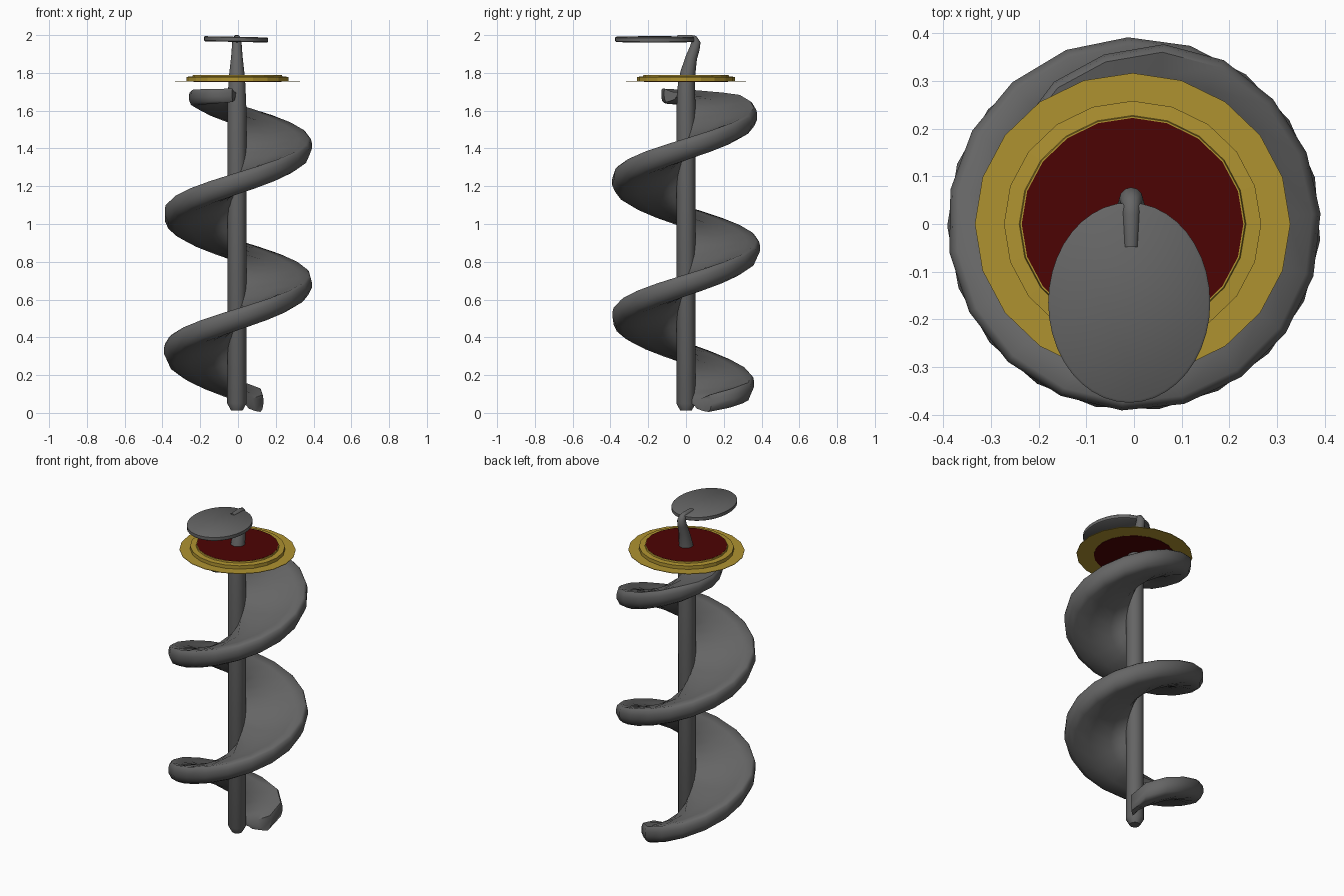
import bpy, bmesh, math
from mathutils import Vector

if "Cube" in bpy.data.objects:
    bpy.data.objects.remove(bpy.data.objects["Cube"])


def material(name, rgb):
    m = bpy.data.materials.new(name)
    m.diffuse_color = (*rgb, 1)
    m.use_nodes = True
    m.node_tree.nodes["Principled BSDF"].inputs["Base Color"].default_value = m.diffuse_color
    return m


GREY = material("dark steel", (0.13, 0.13, 0.13))
GOLD = material("gold", (0.43, 0.29, 0.03))
RED = material("deep red", (0.073, 0.001, 0.001))


def make_object(name, bm, mat, smooth=40):
    bmesh.ops.recalc_face_normals(bm, faces=bm.faces)
    mesh = bpy.data.meshes.new(name)
    bm.to_mesh(mesh)
    bm.free()
    ob = bpy.data.objects.new(name, mesh)
    bpy.context.collection.objects.link(ob)
    mesh.materials.append(mat)
    if smooth:
        bpy.ops.object.select_all(action='DESELECT')
        ob.select_set(True)
        bpy.context.view_layer.objects.active = ob
        bpy.ops.object.shade_smooth_by_angle(angle=math.radians(smooth))
    return ob


def loft(name, rings, mat, cap=True, closed=False, smooth=40):
    """Skin a list of equally sized point rings."""
    bm = bmesh.new()
    vs = [[bm.verts.new(p) for p in ring] for ring in rings]
    n = len(vs[0])
    pairs = list(zip(vs, vs[1:])) + ([(vs[-1], vs[0])] if closed else [])
    for a, b in pairs:
        for i in range(n):
            j = (i + 1) % n
            bm.faces.new((a[i], a[j], b[j], b[i]))
    if cap and not closed:
        bm.faces.new(vs[0])
        bm.faces.new(vs[-1])
    return make_object(name, bm, mat, smooth)


def circle(r, z, n=20, x=0.0, y=0.0, ry=None):
    ry = r if ry is None else ry
    return [(x + r * math.cos(2 * math.pi * i / n),
             y + ry * math.sin(2 * math.pi * i / n), z) for i in range(n)]


def interp(table, t):
    for (a, va), (b, vb) in zip(table, table[1:]):
        if t <= b:
            return va + (vb - va) * max(0, (t - a) / (b - a))
    return table[-1][1]


# Spiral blade: angle in degrees against outer radius and centre height
RADIUS = [(45, .19), (65, .29), (88, .36), (130, .388), (160, .392), (792, .392),
          (816, .365), (847, .335), (895, .25), (945, .18), (975, .12)]
HEIGHT = [(45, .062), (90, .128), (135, .225), (180, .33), (810, 1.59),
          (847, 1.655), (895, 1.68), (975, 1.69)]
# Cross-section: fraction of the blade width, height offset
SECTION = [(0, -.02), (.12, -.03), (.25, -.052), (.6, -.068), (.85, -.074),
           (.95, -.056), (1, -.018), (1, .012), (.985, .034), (.95, .045),
           (.8, .036), (.45, .018), (0, .012)]
rings = []
STEPS = 48
for k in range(STEPS + 1):
    deg = 45 + 930 * k / STEPS
    r, z = interp(RADIUS, deg), interp(HEIGHT, deg)
    inner = 0.045
    thick = min(1, 0.58 + r)
    if deg > 850:
        thick *= 0.85
    a = math.radians(deg)
    rings.append([((inner + (r - inner) * u) * math.cos(a),
                   (inner + (r - inner) * u) * math.sin(a),
                   z + h * thick) for u, h in SECTION])
loft("spiral_blade", rings, GREY, smooth=50)

# Shaft with a neck that bends back, then forward over the plate
PATH = [(0, .012, .03), (0, .05, .051), (0, 1.62, .050), (.002, 1.74, .045),
        (.010, 1.80, .040), (.028, 1.88, .031), (.046, 1.93, .027),
        (.052, 1.96, .025), (.042, 1.978, .021), (.02, 1.983, .019),
        (-.048, 1.984, .015)]
rings = []
for i, (y, z, r) in enumerate(PATH):
    p, q = PATH[max(i - 1, 0)], PATH[min(i + 1, len(PATH) - 1)]
    tangent = Vector((0, q[0] - p[0], q[1] - p[1])).normalized()
    side = Vector((1, 0, 0))
    up = tangent.cross(side)
    rings.append([Vector((-.006, y, z)) + r * (side * math.cos(t) + up * math.sin(t))
                  for t in (2 * math.pi * j / 12 for j in range(12))])
loft("shaft", rings, GREY, smooth=50)

# Oval plate at the top, tilted very slightly sideways
CX, CY = -.01, -.165
rings = [circle(.165, 1.964, 40, CX, CY, .205), circle(.17, 1.968, 40, CX, CY, .21),
         circle(.17, 1.987, 40, CX, CY, .21), circle(.165, 1.991, 40, CX, CY, .205)]
rings = [[(x, y, z - .02 * (x - CX)) for x, y, z in ring] for ring in rings]
loft("oval_plate", rings, GREY)

# Collar: thin gold flange, stepped gold ring and red centre disc, slightly oval


def collar(name, profile, mat, closed=True):
    loft(name, [circle(r, z, 20, -.003, 0, r * .957) for r, z in profile],
         mat, closed=closed, smooth=0)


collar("collar_flange", ((.225, 1.755), (.331, 1.755), (.331, 1.758), (.225, 1.758)), GOLD)
collar("collar_ring", ((.231, 1.757), (.270, 1.757), (.270, 1.779), (.238, 1.781),
                       (.236, 1.789), (.231, 1.789)), GOLD)
collar("collar_disc", ((.2325, 1.753), (.2325, 1.790)), RED, closed=False)
